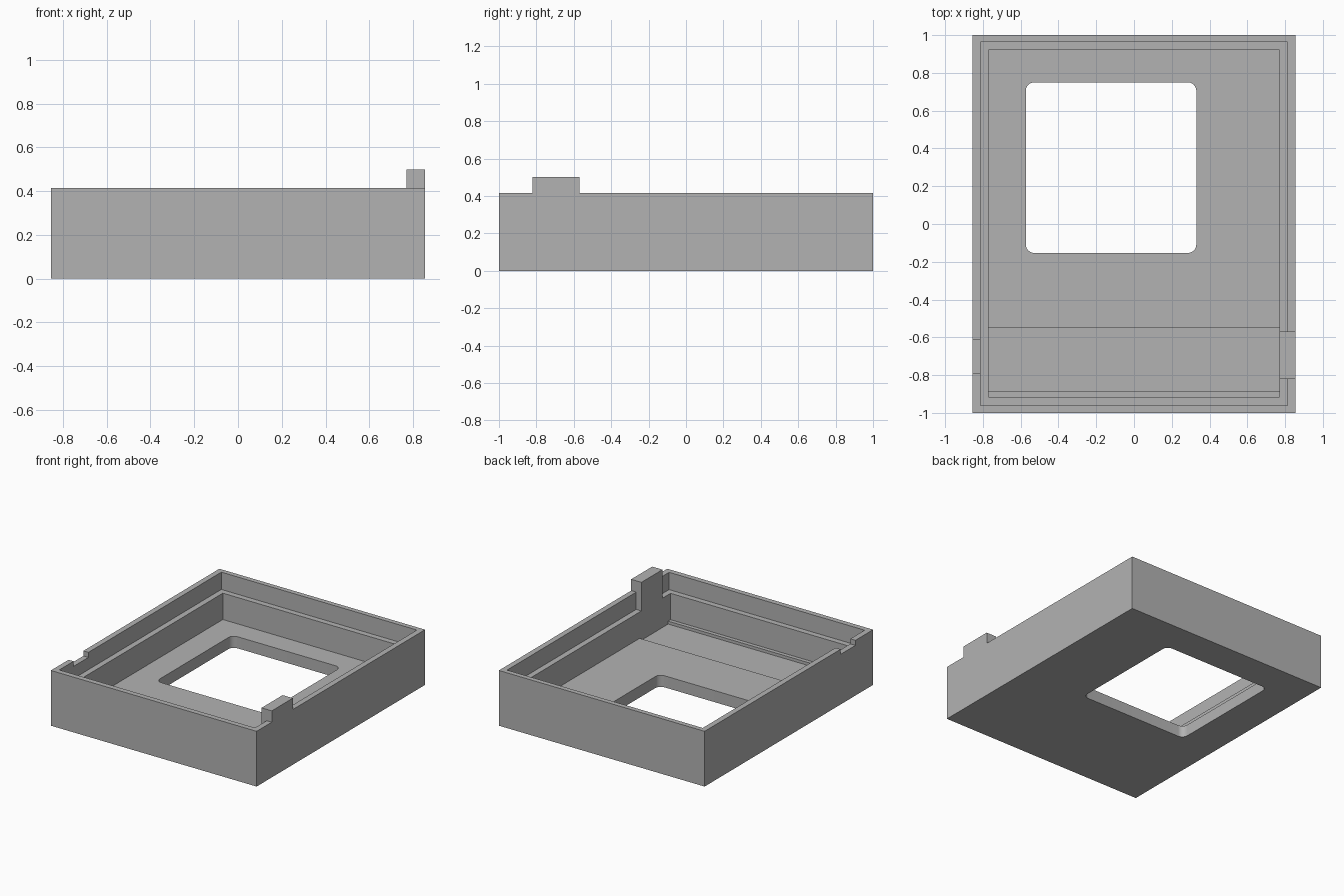
import bpy
import bmesh

cube = bpy.data.objects.get("Cube")
if cube:
    bpy.data.objects.remove(cube, do_unlink=True)

grey = bpy.data.materials.new("plain grey")
grey.use_nodes = True
colour = (0.45, 0.45, 0.45, 1)
grey.diffuse_color = colour
grey.node_tree.nodes["Principled BSDF"].inputs["Base Color"].default_value = colour


def box(name, x, y, z, corner=0):
    """Box between (low, high) limits, with optional rounded upright edges."""
    bm = bmesh.new()
    bmesh.ops.create_cube(bm, size=1)
    for v in bm.verts:
        v.co = [lim[0] if c < 0 else lim[1] for c, lim in zip(v.co, (x, y, z))]
    if corner:
        upright = [e for e in bm.edges
                   if abs(e.verts[0].co.z - e.verts[1].co.z) > 0.01]
        bmesh.ops.bevel(bm, geom=upright, offset=corner, segments=8,
                        profile=0.5, affect='EDGES')
    mesh = bpy.data.meshes.new(name)
    bm.to_mesh(mesh)
    bm.free()
    mesh.materials.append(grey)
    obj = bpy.data.objects.new(name, mesh)
    bpy.context.collection.objects.link(obj)
    return obj


def combine(target, tool, operation):
    """Apply a boolean to the target, then discard the tool."""
    tool.hide_render = True
    mod = target.modifiers.new(tool.name, 'BOOLEAN')
    mod.object = tool
    mod.operation = operation
    mod.solver = 'EXACT'
    bpy.context.view_layer.objects.active = target
    bpy.ops.object.modifier_apply(modifier=mod.name)
    bpy.data.objects.remove(tool, do_unlink=True)


FLOOR, RECESS, LEDGE, RIM, TAB, OVER = 0.087, 0.065, 0.285, 0.415, 0.5, 0.7

# Outer block
tray = box("open_tray", (-0.855, 0.855), (-1, 1), (0, RIM))

# Cavity, stepped rim, shallow floor recess, window and side notch
cuts = [
    box("main_cavity", (-0.77, 0.77), (-0.917, 0.92), (FLOOR, OVER)),
    box("rim_step", (-0.813, 0.813), (-0.96, 0.963), (LEDGE, OVER)),
    box("floor_recess", (-0.77, 0.77), (-0.888, -0.55), (RECESS, LEDGE)),
    box("floor_window", (-0.573, 0.33), (-0.153, 0.75), (-0.1, LEDGE), 0.045),
    box("side_notch", (-0.9, -0.8), (-0.79, -0.615), (RIM - 0.038, OVER)),
]
for cutter in cuts:
    combine(tray, cutter, 'DIFFERENCE')

# Raised tab standing on the ledge of the left wall
combine(tray, box("raised_tab", (0.77, 0.855), (-0.82, -0.57), (LEDGE, TAB)), 'UNION')

# Smooth window corners, sharp elsewhere
bpy.ops.object.select_all(action='DESELECT')
tray.select_set(True)
bpy.context.view_layer.objects.active = tray
bpy.ops.object.shade_smooth_by_angle()
